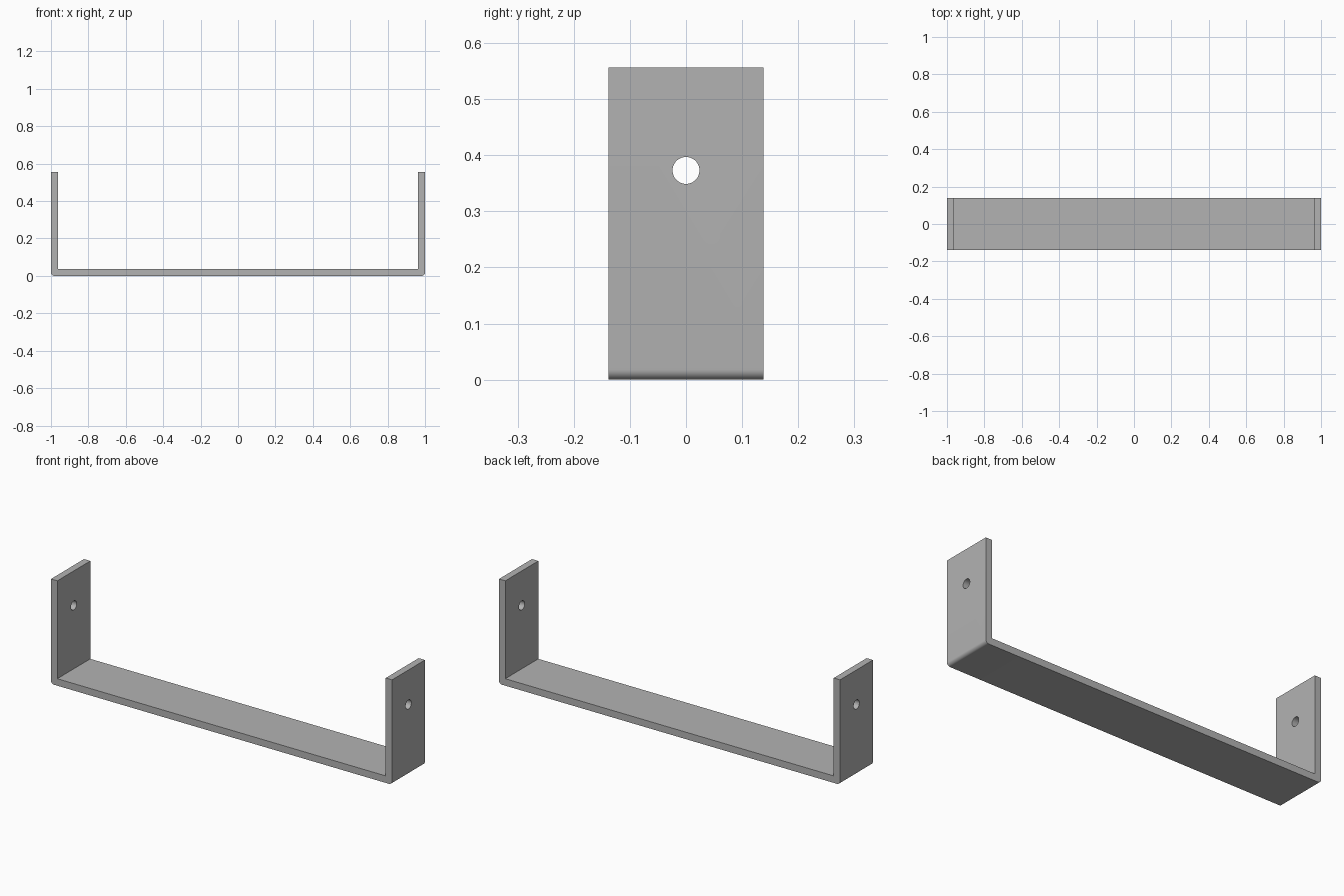
import bpy, bmesh, math

if "Cube" in bpy.data.objects:
    bpy.data.objects.remove(bpy.data.objects["Cube"])

HALF_W, HALF_D, HEIGHT, THICK = 1.0, 0.138, 0.556, 0.037
BEND_R, HOLE_R, HOLE_Z = 0.018, 0.024, 0.373

steel = bpy.data.materials.new("grey_steel")
steel.diffuse_color = (0.45, 0.45, 0.45, 1)
steel.use_nodes = True
steel.node_tree.nodes["Principled BSDF"].inputs["Base Color"].default_value = steel.diffuse_color

# Right half of the U profile: outer bend, leg, inner corner
right = [(HALF_W - BEND_R + BEND_R * math.sin(a), BEND_R - BEND_R * math.cos(a))
         for a in (math.radians(90 * i / 8) for i in range(9))]
right += [(HALF_W, HEIGHT), (HALF_W - THICK, HEIGHT), (HALF_W - THICK, THICK)]
profile = right + [(-x, z) for x, z in reversed(right)]

# Bracket: profile extruded along its depth
bm = bmesh.new()
face = bm.faces.new([bm.verts.new((x, -HALF_D, z)) for x, z in profile])
ext = bmesh.ops.extrude_face_region(bm, geom=[face])
bmesh.ops.translate(bm, vec=(0, 2 * HALF_D, 0),
                    verts=[v for v in ext["geom"] if isinstance(v, bmesh.types.BMVert)])
bmesh.ops.recalc_face_normals(bm, faces=bm.faces)
mesh = bpy.data.meshes.new("bracket")
bm.to_mesh(mesh)
bm.free()
mesh.materials.append(steel)
bracket = bpy.data.objects.new("bracket", mesh)
bpy.context.collection.objects.link(bracket)

# Screw holes through both legs
for side, name in ((-1, "left"), (1, "right")):
    bpy.ops.mesh.primitive_cylinder_add(vertices=48, radius=HOLE_R, depth=THICK * 3,
                                        location=(side * (HALF_W - THICK / 2), 0, HOLE_Z),
                                        rotation=(0, math.pi / 2, 0))
    cutter = bpy.context.object
    cutter.name = name + "_hole_cutter"
    cutter.data.materials.append(steel)
    cutter.hide_render = True
    cutter.display_type = 'WIRE'
    mod = bracket.modifiers.new(name + "_hole", 'BOOLEAN')
    mod.operation, mod.solver, mod.object = 'DIFFERENCE', 'EXACT', cutter
    bpy.context.view_layer.objects.active = bracket
    bpy.ops.object.modifier_apply(modifier=mod.name)
    bpy.data.objects.remove(cutter)

bpy.ops.object.select_all(action='DESELECT')
bracket.select_set(True)
bpy.context.view_layer.objects.active = bracket
bpy.ops.object.shade_smooth_by_angle(angle=math.radians(30))
